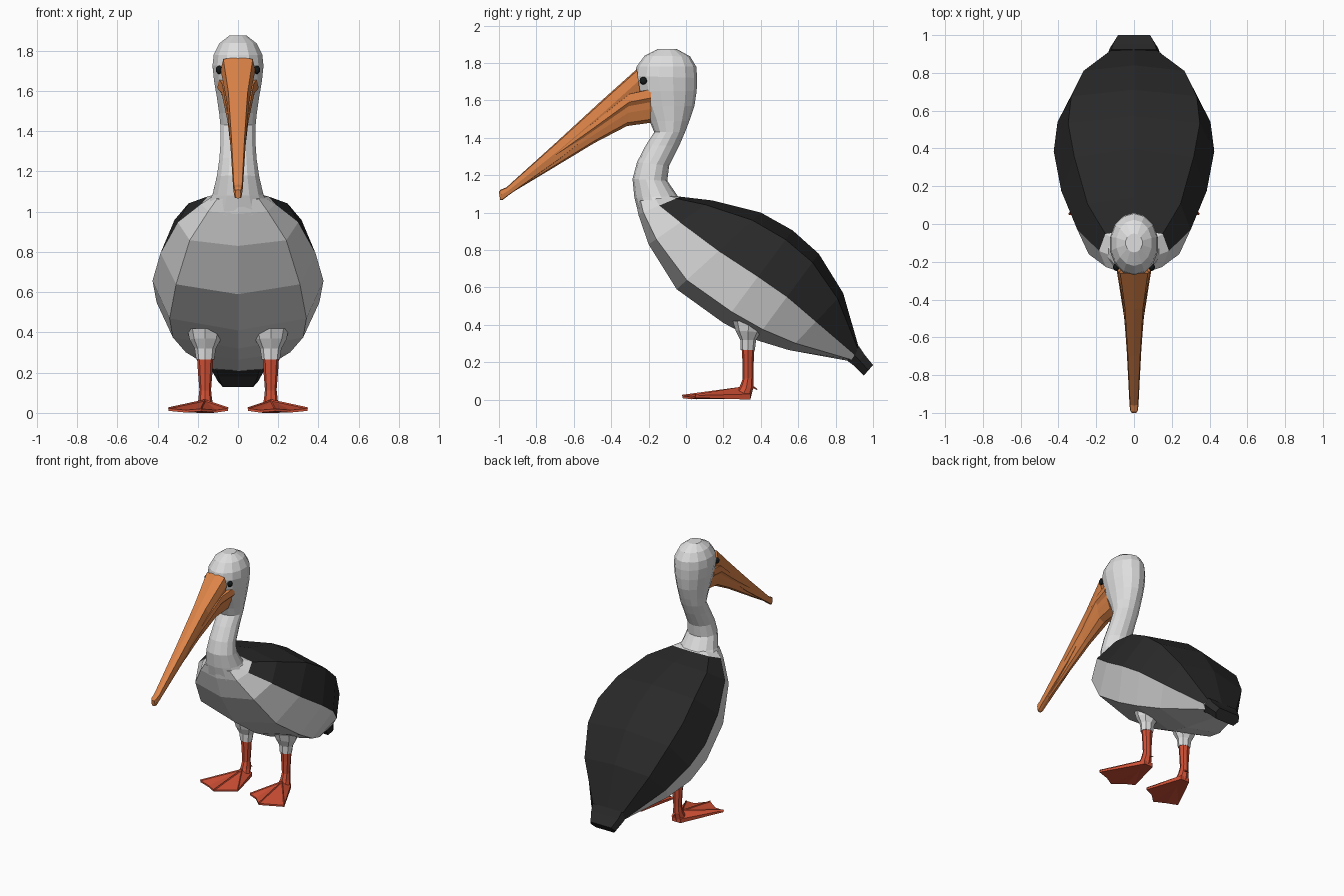
import bpy, bmesh, math
from mathutils import Vector


def material(name, rgb):
    m = bpy.data.materials.new(name)
    m.diffuse_color = (*rgb, 1)
    return m


WHITE = material("white_plumage", (0.73, 0.73, 0.73))
BLACK = material("black_plumage", (0.022, 0.022, 0.022))
ORANGE = material("bill_orange", (0.72, 0.23, 0.065))
RED = material("leg_red", (0.63, 0.08, 0.036))
DARK = material("eye_dark", (0.008, 0.011, 0.012))


def finish(bm, name, mats):
    bmesh.ops.recalc_face_normals(bm, faces=bm.faces)
    me = bpy.data.meshes.new(name)
    bm.to_mesh(me)
    bm.free()
    for m in mats:
        me.materials.append(m)
    ob = bpy.data.objects.new(name, me)
    bpy.context.collection.objects.link(ob)
    return ob


def round_section(n):
    return [(math.sin(2 * math.pi * i / n), 0.5 - 0.5 * math.cos(2 * math.pi * i / n))
            for i in range(n)]


def mirrored(half):
    """Close a half outline that starts and ends on the centre line."""
    return half + [(-x, t) for x, t in half[-2:0:-1]]


def loft(name, rings, section, mats, rule=None, x0=0.0):
    """Ring = (y, z of one end, y, z of other end, half width)."""
    bm = bmesh.new()
    loops = []
    for ya, za, yb, zb, w in rings:
        loops.append([bm.verts.new((x0 + x * w, ya + (yb - ya) * t, za + (zb - za) * t))
                      for x, t in section])
    n = len(section)
    for r in range(len(loops) - 1):
        for i in range(n):
            j = (i + 1) % n
            f = bm.faces.new((loops[r][i], loops[r][j], loops[r + 1][j], loops[r + 1][i]))
            if rule:
                f.material_index = rule(r, (section[i][1] + section[j][1]) / 2)
    bm.faces.new(loops[0])
    bm.faces.new(loops[-1])
    return finish(bm, name, mats)


# body with folded black wings on its upper half
body_section = mirrored([(0, 0), (0.8, 0.12), (1, 0.5), (0.82, 0.9), (0, 1)])
loft("body", [
    (-0.268, 1.06, -0.06, 1.09, 0.13),
    (-0.255, 0.99, -0.03, 1.085, 0.185),
    (-0.20, 0.83, 0.14, 1.065, 0.30),
    (-0.05, 0.59, 0.40, 1.00, 0.385),
    (0.20, 0.41, 0.57, 0.905, 0.425),
    (0.37, 0.32, 0.71, 0.78, 0.405),
    (0.55, 0.265, 0.84, 0.57, 0.325),
    (0.88, 0.205, 0.925, 0.275, 0.145),
], body_section, [WHITE, BLACK], lambda r, t: int(r > 0 and t > 0.5))

# tail
loft("tail", [(0.86, 0.21, 0.925, 0.285, 0.14), (0.90, 0.18, 0.955, 0.24, 0.13),
              (0.95, 0.128, 1.0, 0.185, 0.10)],
     mirrored([(0, 0), (0.75, 0), (1, 0.5), (0.85, 1), (0, 1)]), [BLACK])

# neck and head
loft("neck_and_head", [
    (-0.25, 0.98, 0.0, 1.04, 0.17),
    (-0.276, 1.08, -0.045, 1.09, 0.13),
    (-0.286, 1.18, -0.10, 1.17, 0.108),
    (-0.262, 1.27, -0.09, 1.25, 0.095),
    (-0.215, 1.36, -0.035, 1.36, 0.088),
    (-0.17, 1.43, -0.005, 1.43, 0.09),
    (-0.195, 1.49, 0.018, 1.49, 0.096),
    (-0.235, 1.57, 0.045, 1.57, 0.108),
    (-0.26, 1.65, 0.057, 1.65, 0.122),
    (-0.275, 1.73, 0.06, 1.72, 0.13),
    (-0.265, 1.78, 0.055, 1.78, 0.124),
    (-0.222, 1.838, 0.022, 1.835, 0.095),
    (-0.15, 1.875, -0.05, 1.875, 0.045),
], round_section(14), [WHITE])

# bill: flat-topped upper half with hooked tip, and pouch below
loft("upper_bill", [
    (-0.245, 1.64, -0.262, 1.768, 0.086),
    (-0.40, 1.50, -0.45, 1.60, 0.056),
    (-0.66, 1.295, -0.70, 1.37, 0.038),
    (-0.945, 1.095, -0.96, 1.135, 0.024),
    (-0.98, 1.068, -0.992, 1.122, 0.021),
    (-0.993, 1.066, -1.0, 1.11, 0.014),
], mirrored([(0, 0), (0.8, 0.05), (1, 0.5), (0.85, 0.93), (0, 1)]), [ORANGE])
loft("bill_pouch", [
    (-0.19, 1.48, -0.185, 1.665, 0.102),
    (-0.315, 1.463, -0.30, 1.64, 0.082),
    (-0.49, 1.372, -0.50, 1.48, 0.052),
    (-0.70, 1.245, -0.72, 1.315, 0.034),
    (-0.95, 1.095, -0.96, 1.12, 0.017),
], mirrored([(0, 0), (0.5, 0.1), (0.72, 0.4), (0.82, 0.6), (1, 0.72), (0.95, 0.97), (0, 1)]),
    [ORANGE])


def foot(name, s):
    """Three-toed web: ridged along the toes, scalloped between them."""
    rim = [(0.125, 0.345, 0.03), (0.05, 0.07, 0.022), (0.108, 0.055, 0.014),
           (0.185, -0.02, 0.02), (0.262, 0.03, 0.014), (0.345, 0.05, 0.022),
           (0.195, 0.345, 0.03)]
    bm = bmesh.new()
    top = [bm.verts.new((s * x, y, z)) for x, y, z in rim]
    low = [bm.verts.new((s * x, y, 0.0 if i in (0, 6) else z - 0.012))
           for i, (x, y, z) in enumerate(rim)]
    peak = bm.verts.new((s * 0.165, 0.285, 0.06))
    sole = bm.verts.new((s * 0.165, 0.26, 0.004))
    for i in range(len(rim)):
        j = (i + 1) % len(rim)
        bm.faces.new((top[i], top[j], peak))
        bm.faces.new((low[j], low[i], sole))
        bm.faces.new((top[j], top[i], low[i], low[j]))
    # raised toe ridges
    for k in (1, 3, 5):
        tip = Vector(rim[k])
        a = Vector((0.165, 0.285, 0.045))
        side = (tip - a).cross(Vector((0, 0, 1))).normalized() * 0.012
        pts = [a + side, a - side, tip - side * 0.4, tip + side * 0.4,
               a + Vector((0, 0, 0.022)), tip + Vector((0, 0, 0.006))]
        v = [bm.verts.new((s * p.x, p.y, p.z)) for p in pts]
        for f in ((0, 1, 2, 3), (0, 4, 5, 3), (1, 2, 5, 4), (0, 1, 4), (3, 5, 2)):
            bm.faces.new([v[i] for i in f])
    finish(bm, name, [RED])


for s, side in ((1, "right"), (-1, "left")):
    # feathered thigh, shank, hind toe and webbed foot
    ring8 = round_section(8)
    loft("thigh_" + side, [(0.25, 0.42, 0.42, 0.42, 0.09), (0.265, 0.37, 0.40, 0.36, 0.078),
                           (0.29, 0.32, 0.375, 0.32, 0.053), (0.292, 0.265, 0.368, 0.265, 0.045)],
         ring8, [WHITE], x0=s * 0.163)
    loft("shank_" + side, [(0.297, 0.28, 0.366, 0.28, 0.041), (0.302, 0.20, 0.362, 0.20, 0.036),
                           (0.303, 0.11, 0.360, 0.12, 0.029), (0.285, 0.065, 0.362, 0.07, 0.034),
                           (0.26, 0.03, 0.345, 0.005, 0.045)],
         ring8, [RED], x0=s * 0.163)
    loft("hind_toe_" + side, [(0.335, 0.09, 0.35, 0.065, 0.015), (0.376, 0.062, 0.384, 0.05, 0.007)],
         round_section(6), [RED], x0=s * 0.155)
    foot("foot_" + side, s)

    # eye
    bm = bmesh.new()
    bmesh.ops.create_icosphere(bm, subdivisions=2, radius=0.021)
    for v in bm.verts:
        v.co.x *= 0.8
        v.co += Vector((s * 0.094, -0.228, 1.705))
    finish(bm, "eye_" + side, [DARK])
